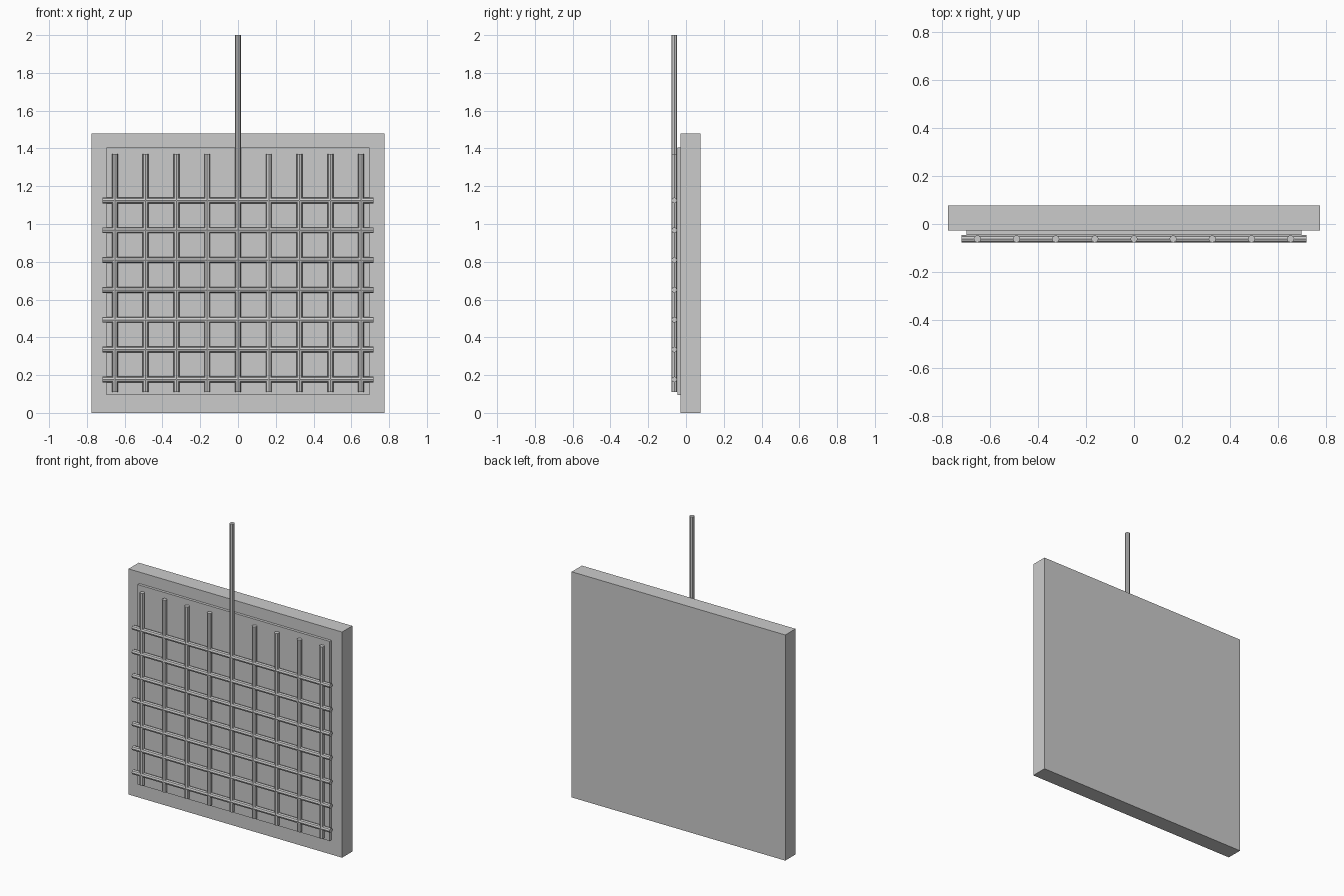
import bpy, math

if "Cube" in bpy.data.objects:
    bpy.data.objects.remove(bpy.data.objects["Cube"])

def box(name, x, y0, y1, z0, z1):
    bpy.ops.mesh.primitive_cube_add(size=1, location=(0, (y0 + y1) / 2, (z0 + z1) / 2))
    o = bpy.context.object
    o.name = name
    o.scale = (2 * x, y1 - y0, z1 - z0)
    bpy.ops.object.transform_apply(location=False, rotation=False, scale=True)

def rod(name, length, loc, rot=(0, 0, 0)):
    bpy.ops.mesh.primitive_cylinder_add(vertices=8, radius=0.0155, depth=length,
                                        location=loc, rotation=rot)
    bpy.context.object.name = name

ROD_Y = -0.062

# Backing slab and raised panel on its front
box("slab", 0.775, -0.028, 0.078, 0.0, 1.48)
box("front_panel", 0.697, -0.046, -0.026, 0.095, 1.405)

# Upright rods; the middle one runs on above the slab
for i in range(-4, 5):
    z0, z1 = 0.11, (2.0 if i == 0 else 1.37)
    rod(f"vertical_bar_{i + 5}", z1 - z0, (i * 0.163, ROD_Y, (z0 + z1) / 2))

# Cross rods
for i in range(7):
    rod(f"horizontal_bar_{i + 1}", 1.436, (0, ROD_Y, 0.177 + i * 0.158),
        (0, math.pi / 2, 0))
